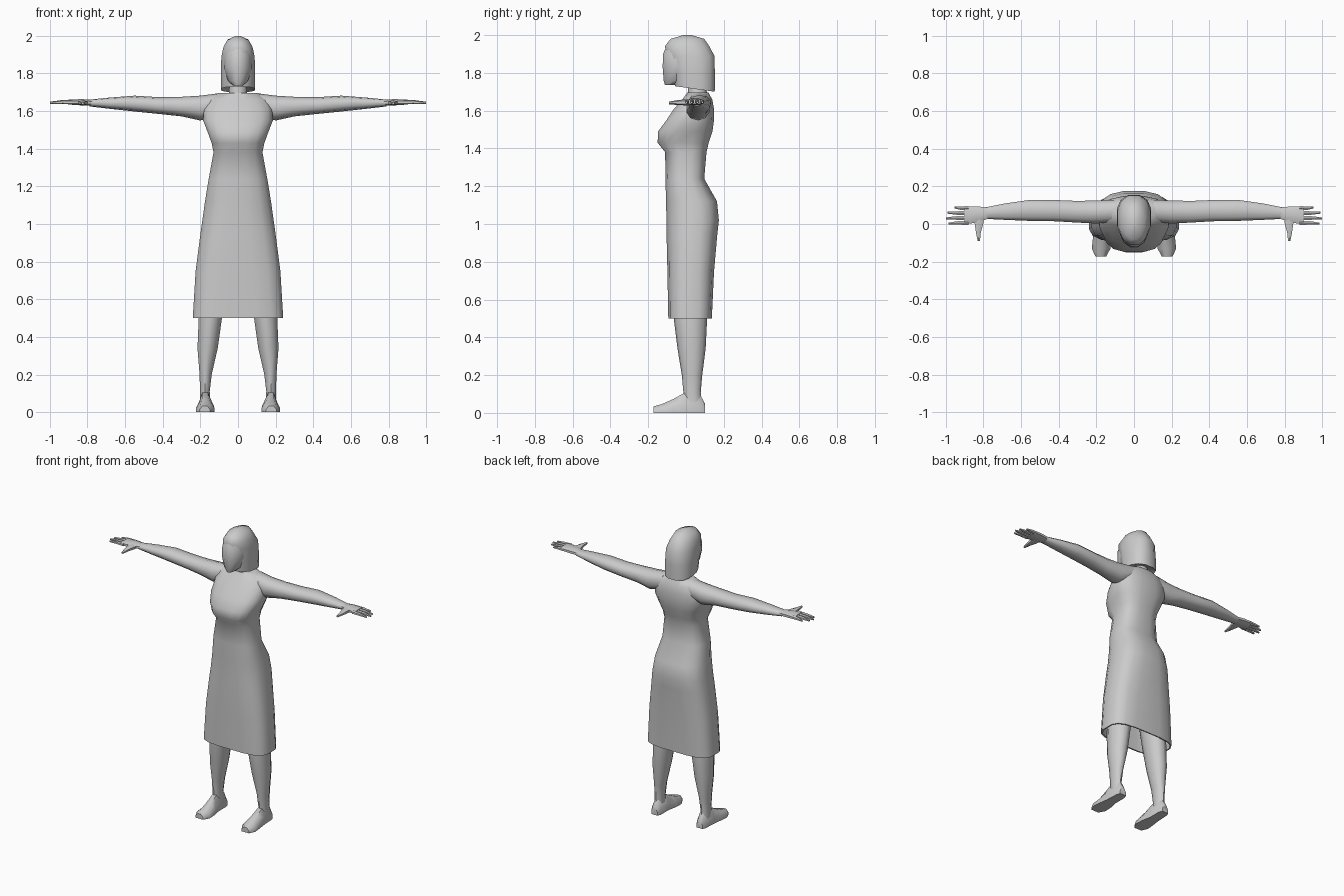
import bpy, bmesh, math
from mathutils import Vector

grey = bpy.data.materials.new("plain grey")
grey.diffuse_color = (0.6, 0.6, 0.6, 1)


def oval(n, a0, a1, b0, b1, p=2.0):
    """Rounded-box outline between two extents on each axis."""
    pts = []
    for i in range(n):
        t = 2 * math.pi * (i + 0.5) / n
        c, s = math.cos(t), math.sin(t)
        u = math.copysign(abs(c) ** (2 / p), c)
        v = math.copysign(abs(s) ** (2 / p), s)
        pts.append(((a0 + a1) / 2 + u * (a1 - a0) / 2, (b0 + b1) / 2 + v * (b1 - b0) / 2))
    return pts


def loft(name, rings, start=True, end=True, angle=50):
    """Skin a list of point rings, with optional end caps."""
    bm = bmesh.new()
    rows = [[bm.verts.new(p) for p in r] for r in rings]
    n = len(rows[0])
    for a, b in zip(rows, rows[1:]):
        for i in range(n):
            j = (i + 1) % n
            bm.faces.new((a[i], a[j], b[j], b[i]))
    if start:
        bm.faces.new(rows[0])
    if end:
        bm.faces.new(rows[-1])
    bmesh.ops.recalc_face_normals(bm, faces=bm.faces)
    me = bpy.data.meshes.new(name)
    bm.to_mesh(me)
    bm.free()
    ob = bpy.data.objects.new(name, me)
    bpy.context.collection.objects.link(ob)
    me.materials.append(grey)
    bpy.ops.object.select_all(action='DESELECT')
    ob.select_set(True)
    bpy.context.view_layer.objects.active = ob
    bpy.ops.object.shade_smooth_by_angle(angle=math.radians(angle))
    return ob


def z_rings(secs, n, s=1):
    """Sections (z, x0, x1, y0, y1, power) stacked upwards."""
    return [[Vector((s * x, y, z)) for x, y in oval(n, x0, x1, y0, y1, p)]
            for z, x0, x1, y0, y1, p in secs]


def x_rings(secs, n, s):
    """Sections (x, y0, y1, z0, z1) running outwards."""
    return [[Vector((s * x, y, z)) for y, z in oval(n, y0, y1, z0, z1, 2.3)]
            for x, y0, y1, z0, z1 in secs]


# Dress and torso: (z, half width, front y, back y, squareness)
dress = [(0.70, .21, -.08, .13, 3.4), (0.50, .235, -.085, .13, 3.6), (0.50, .243, -.095, .138, 3.6),
         (0.75, .228, -.10, .15, 3.2), (0.95, .202, -.105, .168, 2.9),
         (1.02, .192, -.105, .176, 2.8), (1.12, .178, -.108, .166, 2.7),
         (1.24, .158, -.11, .098, 2.7), (1.38, .132, -.112, .11, 2.8),
         (1.43, .142, -.152, .122, 2.9), (1.49, .164, -.15, .142, 2.9),
         (1.55, .188, -.105, .15, 2.7), (1.61, .185, -.065, .15, 2.5),
         (1.66, .165, -.02, .14, 2.3), (1.695, .11, .005, .12, 2.2)]
loft("dress", z_rings([(z, -w, w, f, b, p) for z, w, f, b, p in dress], 16), start=False)

# Neck
loft("neck", z_rings([(1.64, -.065, .065, .0, .13, 2), (1.70, -.05, .05, .01, .11, 2),
                      (1.80, -.045, .045, .01, .10, 2)], 10))

# Face
loft("face", z_rings([(1.735, -.025, .025, -.113, -.03, 2), (1.76, -.055, .055, -.121, .04, 2),
                      (1.83, -.078, .078, -.127, .07, 2), (1.90, -.075, .075, -.125, .07, 2),
                      (1.955, -.052, .052, -.10, .06, 2)], 12))

# Bobbed hair: open below, longer at the back
hair = z_rings([(1.715, -.092, .092, -.06, .155, 2.6), (1.80, -.094, .094, -.075, .156, 2.5),
                (1.89, -.091, .091, -.10, .154, 2.4), (1.94, -.080, .080, -.116, .128, 2.2),
                (1.98, -.058, .058, -.085, .10, 2), (2.0, -.012, .012, -.015, .03, 2)], 12)
for v in hair[0]:
    v.z = 1.73 - 0.03 * (v.y + .06) / .215
inner = [Vector((v.x * .85, .045 + (v.y - .045) * .85, v.z + .015)) for v in hair[0]]
loft("hair", [inner] + hair)

for s, side in ((1, "left"), (-1, "right")):
    # Arm, from inside the shoulder to the wrist
    loft(side + "_arm", x_rings([(.10, .01, .13, 1.58, 1.695), (.20, .0, .128, 1.55, 1.682),
                                 (.30, .005, .125, 1.572, 1.676), (.42, .012, .13, 1.585, 1.674),
                                 (.55, .014, .131, 1.598, 1.682), (.68, .02, .112, 1.612, 1.672),
                                 (.79, .026, .09, 1.625, 1.661)], 10, s))
    # Palm
    loft(side + "_palm", x_rings([(.775, .026, .09, 1.627, 1.661), (.83, .006, .096, 1.629, 1.665),
                                  (.90, -.006, .098, 1.634, 1.662)], 8, s))
    # Fingers: (base y, tip y, tip x)
    for k, (y0, y1, tip) in enumerate(((.006, .002, .985), (.032, .030, 1.0),
                                       (.058, .060, .99), (.084, .088, .955))):
        loft(f"{side}_finger_{k + 1}",
             x_rings([(.88, y0 - .012, y0 + .012, 1.636, 1.660),
                      ((.88 + tip) / 2, y0 - .011, y0 + .011, 1.637, 1.658),
                      (tip, y1 - .006, y1 + .006, 1.638, 1.650)], 6, s))
    # Thumb, pointing forwards
    thumb = [(.05, .79, .855, 1.63, 1.66), (.0, .798, .85, 1.628, 1.66),
             (-.045, .812, .842, 1.63, 1.656), (-.09, .818, .832, 1.634, 1.648)]
    loft(side + "_thumb", [[Vector((s * x, y, z)) for x, z in oval(6, a, b, c, d)]
                           for y, a, b, c, d in thumb])
    # Leg
    loft(side + "_leg", z_rings([(.05, .145, .205, -.01, .085, 2), (.11, .149, .203, -.014, .078, 2),
                                 (.20, .138, .206, -.022, .086, 2), (.34, .105, .218, -.045, .104, 2),
                                 (.50, .082, .212, -.065, .112, 2), (.75, .04, .195, -.075, .115, 2)],
                                10, s))
    # Foot, heel to toe: (y, inner x, outer x, top z)
    foot = [(.10, .15, .197, .05), (.075, .14, .206, .095), (-.01, .14, .21, .105),
            (-.07, .128, .218, .072), (-.13, .125, .224, .046), (-.173, .148, .205, .034)]
    loft(side + "_foot", [[Vector((s * x, y, z)) for x, z in
                           ((a, 0), (b, 0), (b, t * .45), (b * .7 + a * .3, t),
                            (a * .7 + b * .3, t), (a, t * .45))] for y, a, b, t in foot])
